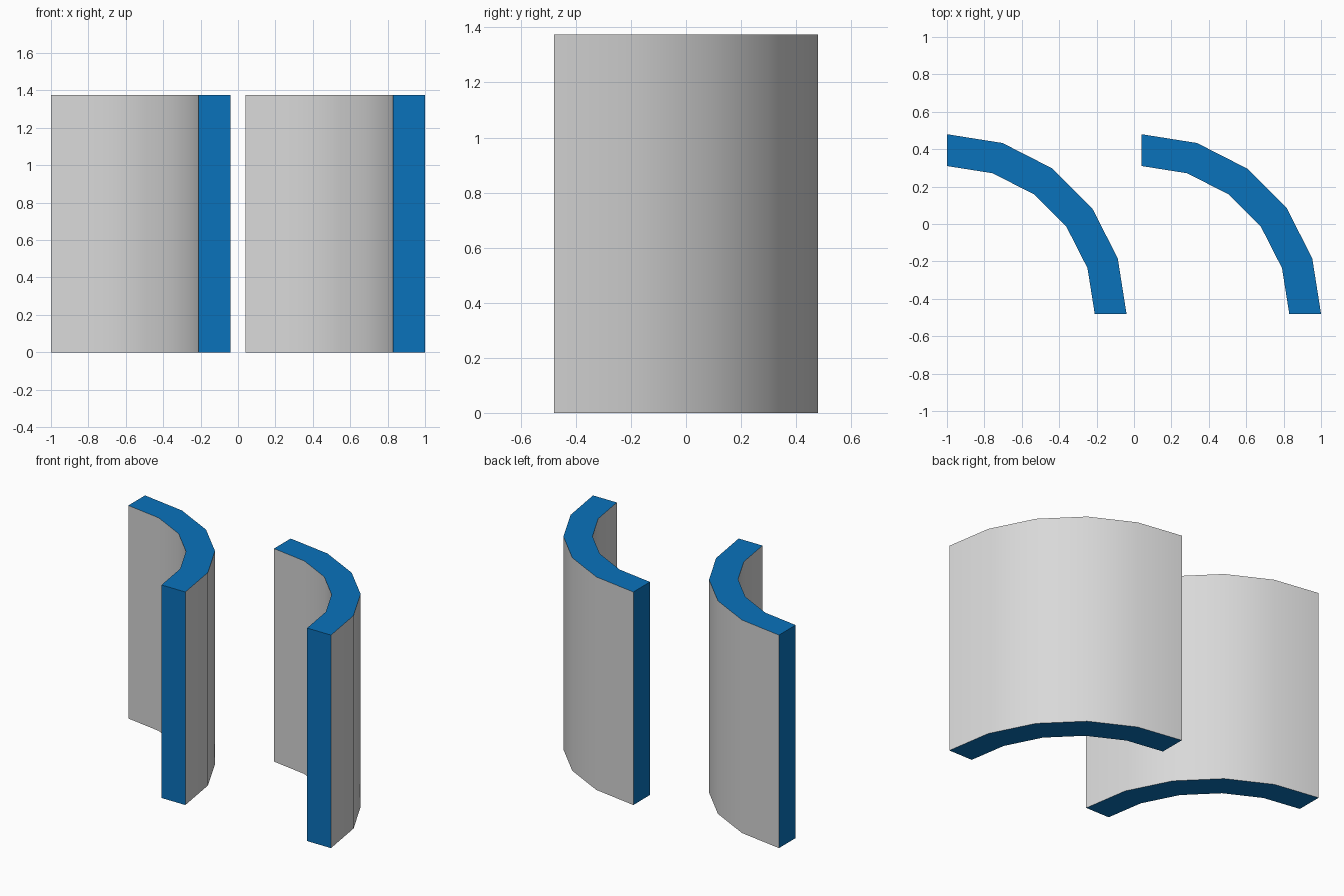
import bpy, bmesh, math

if "Cube" in bpy.data.objects:
    bpy.data.objects.remove(bpy.data.objects["Cube"])

HEIGHT = 1.375
R_OUT, R_IN = 0.96, 0.79
STEPS = 5


def material(name, rgb):
    m = bpy.data.materials.new(name)
    m.diffuse_color = (*rgb, 1)
    m.use_nodes = True
    m.node_tree.nodes["Principled BSDF"].inputs["Base Color"].default_value = m.diffuse_color
    return m


grey = material("light grey wall", (0.69, 0.69, 0.69))
blue = material("blue cut face", (0.003, 0.168, 0.5))


def curved_wall(name, cx, cy):
    """Quarter-ring wall: grey curved sides, blue cut ends, top and bottom."""
    bm = bmesh.new()
    rings = []
    for i in range(STEPS + 1):
        a = math.radians(90 * i / STEPS)
        rings.append([bm.verts.new((cx + r * math.sin(a), cy + r * math.cos(a), z))
                      for r, z in ((R_IN, 0), (R_OUT, 0), (R_OUT, HEIGHT), (R_IN, HEIGHT))])
    # sides 1 and 3 of each section are the outer and inner curved walls
    for p, q in zip(rings, rings[1:]):
        for k in range(4):
            n = (k + 1) % 4
            f = bm.faces.new((p[k], p[n], q[n], q[k]))
            f.material_index = 0 if k in (1, 3) else 1
    # cut ends
    for ring in (rings[0], rings[-1]):
        bm.faces.new(ring).material_index = 1
    bmesh.ops.recalc_face_normals(bm, faces=bm.faces)
    me = bpy.data.meshes.new(name)
    bm.to_mesh(me)
    bm.free()
    me.materials.append(grey)
    me.materials.append(blue)
    ob = bpy.data.objects.new(name, me)
    bpy.context.collection.objects.link(ob)
    # smooth curve, sharp rims
    bpy.ops.object.select_all(action='DESELECT')
    ob.select_set(True)
    bpy.context.view_layer.objects.active = ob
    bpy.ops.object.shade_smooth_by_angle(angle=math.radians(30))


curved_wall("left_curved_wall", -1.0, -0.48)
curved_wall("right_curved_wall", 0.04, -0.48)
